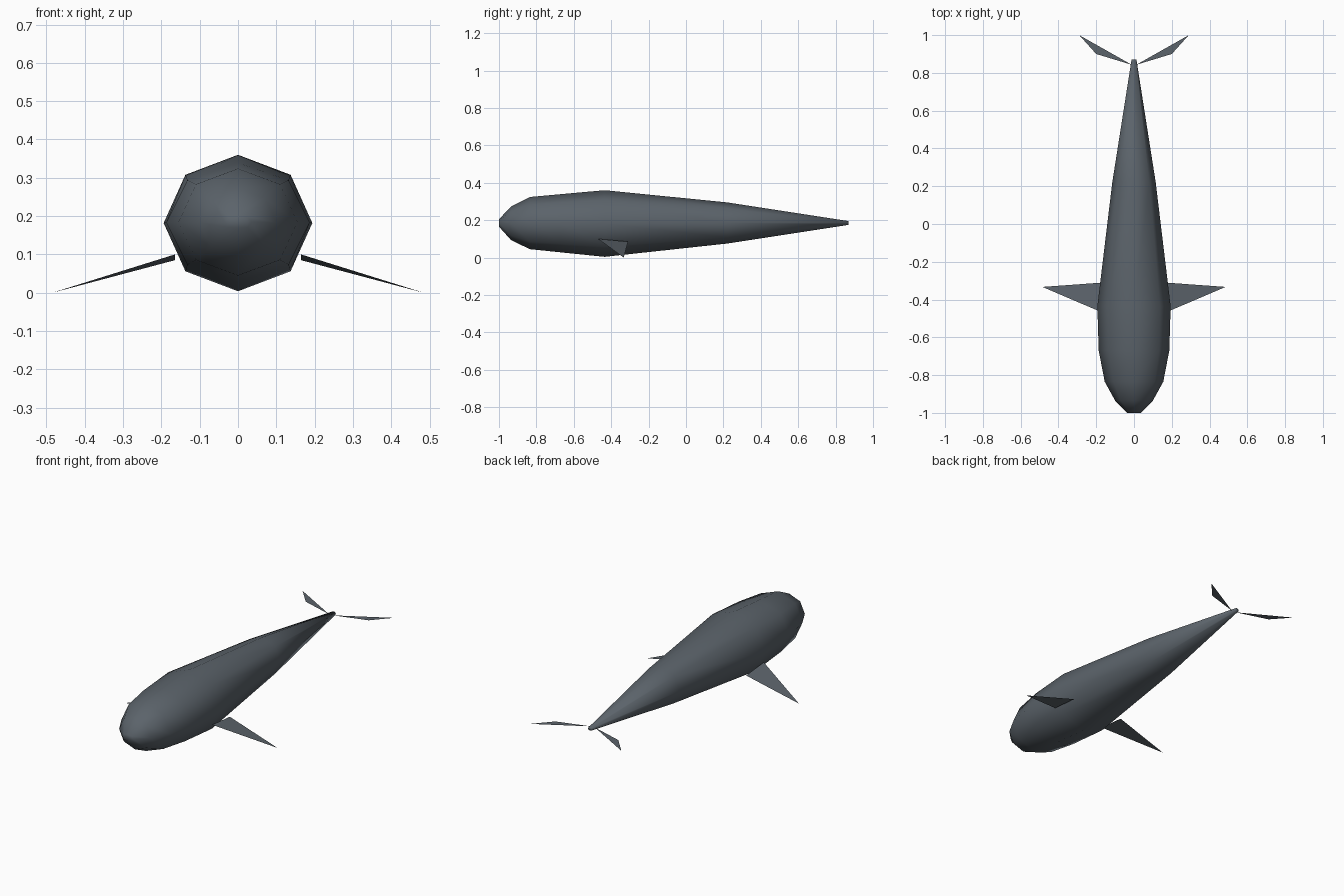
import bpy, bmesh, math

if "Cube" in bpy.data.objects:
    bpy.data.objects.remove(bpy.data.objects["Cube"])

grey = bpy.data.materials.new("slate grey")
grey.diffuse_color = (0.105, 0.125, 0.145, 1)
grey.use_nodes = True
grey.node_tree.nodes["Principled BSDF"].inputs["Base Color"].default_value = grey.diffuse_color


def finish(name, bm, smooth):
    mesh = bpy.data.meshes.new(name)
    bm.to_mesh(mesh)
    bm.free()
    mesh.materials.append(grey)
    for p in mesh.polygons:
        p.use_smooth = smooth
    obj = bpy.data.objects.new(name, mesh)
    bpy.context.collection.objects.link(obj)
    return obj


# Body: eight-sided rings (y, half width, bottom z, top z) joined nose to tail
rings = [(-1.0, 0.035, 0.165, 0.205), (-0.935, 0.10, 0.093, 0.273),
         (-0.835, 0.155, 0.045, 0.324), (-0.67, 0.187, 0.028, 0.339),
         (-0.435, 0.194, 0.004, 0.36), (0.22, 0.115, 0.075, 0.295),
         (0.87, 0.013, 0.175, 0.195)]
bm = bmesh.new()
loops = []
for y, w, lo, hi in rings:
    mid, h = (lo + hi) / 2, (hi - lo) / 2
    loops.append([bm.verts.new((w * math.sin(k * math.pi / 4), y,
                                mid + h * math.cos(k * math.pi / 4)))
                  for k in range(8)])
for a, b in zip(loops, loops[1:]):
    for k in range(8):
        n = (k + 1) % 8
        bm.faces.new((a[k], a[n], b[n], b[k]))
bm.faces.new(loops[0])
bm.faces.new(loops[-1])
bmesh.ops.recalc_face_normals(bm, faces=bm.faces)
finish("body", bm, True)


# Fins: thin flat triangles, one for each side
def fin(name, points):
    for side, s in (("right", 1), ("left", -1)):
        bm = bmesh.new()
        vs = [bm.verts.new((s * x, y, z)) for x, y, z in points]
        f = bm.faces.new(vs)
        f.normal_update()
        if f.normal.z < 0:
            f.normal_flip()
        finish(side + "_" + name, bm, False)


fin("flipper", [(0.165, -0.47, 0.10), (0.165, -0.31, 0.085), (0.485, -0.333, 0.0)])
fin("tail_fluke", [(0.012, 0.843, 0.186), (0.2, 0.9, 0.186), (0.29, 1.0, 0.186)])
